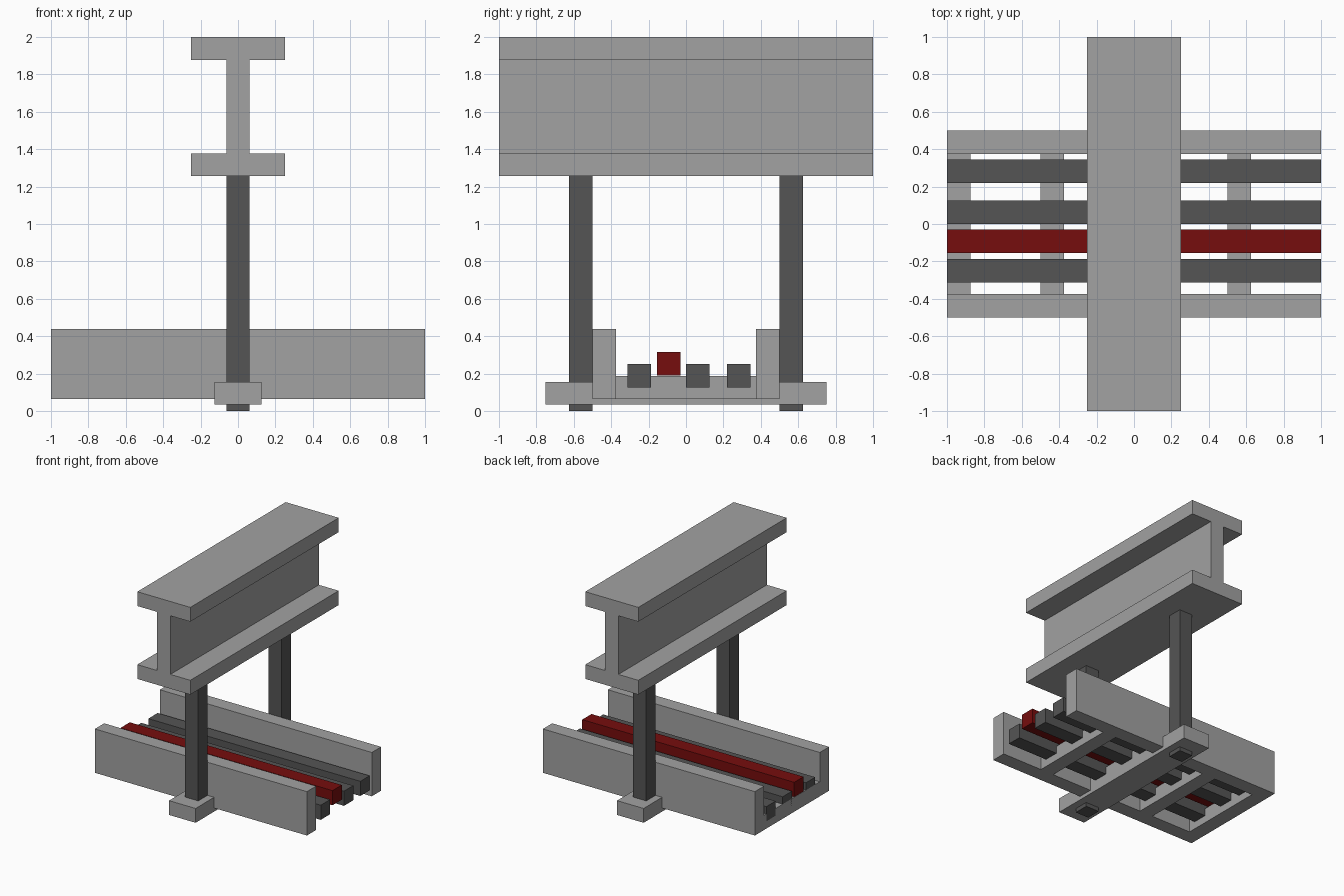
import bpy

if "Cube" in bpy.data.objects:
    bpy.data.objects.remove(bpy.data.objects["Cube"])


def material(name, rgb):
    m = bpy.data.materials.new(name)
    m.diffuse_color = (*rgb, 1)
    m.use_nodes = True
    m.node_tree.nodes["Principled BSDF"].inputs["Base Color"].default_value = m.diffuse_color
    return m


LIGHT = material("light grey", (0.36, 0.36, 0.36))
DARK = material("dark grey", (0.09, 0.09, 0.09))
RED = material("dark red", (0.18, 0.004, 0.004))


def box(name, x, y, z, mat):
    """Box spanning the given (low, high) ranges."""
    bpy.ops.mesh.primitive_cube_add(size=1)
    o = bpy.context.object
    o.name = name
    for v in o.data.vertices:
        v.co = [r[0] if c < 0 else r[1] for c, r in zip(v.co, (x, y, z))]
    o.data.materials.append(mat)
    return o


# Overhead I-beam extruded from one profile
half = [(0.25, 1.256), (0.25, 1.378), (0.0625, 1.378),
        (0.0625, 1.878), (0.25, 1.878), (0.25, 2.0)]
profile = half + [(-x, z) for x, z in reversed(half)]
n = len(profile)
verts = [(x, y, z) for y in (-1, 1) for x, z in profile]
faces = [list(range(n)), list(range(2 * n - 1, n - 1, -1))]
faces += [[(i + 1) % n, i, i + n, (i + 1) % n + n] for i in range(n)]
mesh = bpy.data.meshes.new("i_beam")
mesh.from_pydata(verts, [], faces)
mesh.materials.append(LIGHT)
beam = bpy.data.objects.new("i_beam", mesh)
bpy.context.collection.objects.link(beam)

# Hanger rods and tray side rails, front and back
for side, s in (("front", -1), ("back", 1)):
    box(side + "_rod", (-0.0625, 0.0625), sorted((0.5 * s, 0.625 * s)), (0, 1.256), DARK)
    box(side + "_rail", (-1, 1), sorted((0.375 * s, 0.5 * s)), (0.064, 0.438), LIGHT)

# Support strut under the tray
box("strut", (-0.125, 0.125), (-0.75, 0.75), (0.034, 0.156), LIGHT)

# Tray rungs
for i in range(4):
    x = -1 + 0.5 * i
    box("rung_%d" % i, (x, x + 0.125), (-0.375, 0.375), (0.064, 0.188), LIGHT)

# Cables lying in the tray, the red one slightly higher
for name, y, z, mat in (("cable_a", -0.313, 0.126, DARK), ("red_cable", -0.155, 0.19, RED),
                        ("cable_b", 0.0, 0.126, DARK), ("cable_c", 0.22, 0.126, DARK)):
    box(name, (-1, 1), (y, y + 0.125), (z, z + 0.125), mat)
